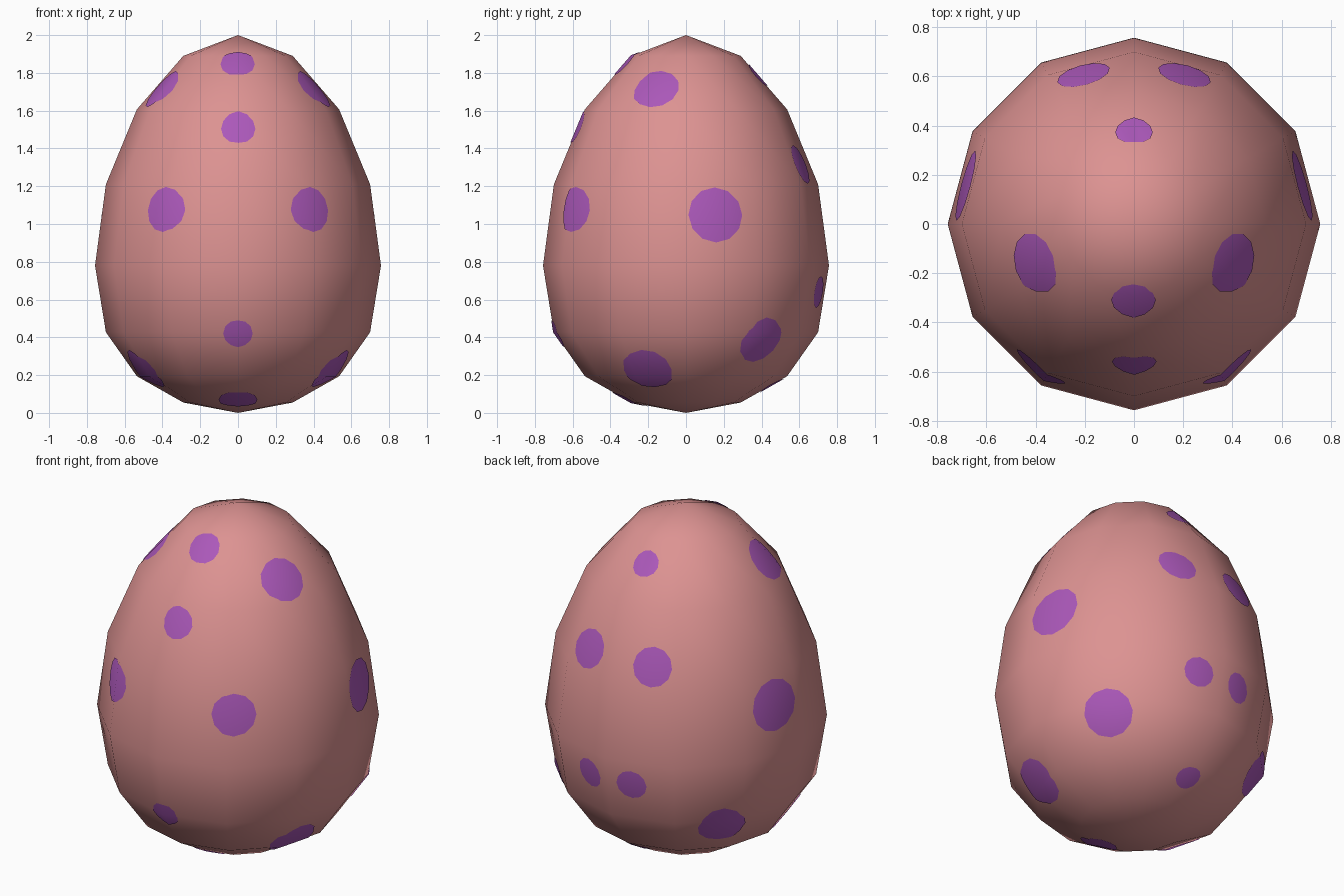
import bpy, bmesh, math
from mathutils import Vector
from mathutils.bvhtree import BVHTree
from mathutils.interpolate import poly_3d_calc

if "Cube" in bpy.data.objects:
    bpy.data.objects.remove(bpy.data.objects["Cube"])


def material(name, color):
    m = bpy.data.materials.new(name)
    m.diffuse_color = (*color, 1)
    m.use_nodes = True
    m.node_tree.nodes["Principled BSDF"].inputs["Base Color"].default_value = m.diffuse_color
    return m


PINK = material("shell pink", (0.72, 0.29, 0.287))
PURPLE = material("spot purple", (0.41, 0.098, 0.49))


def add_object(name, bm, mat):
    for f in bm.faces:
        f.smooth = True
    mesh = bpy.data.meshes.new(name)
    bm.to_mesh(mesh)
    mesh.materials.append(mat)
    obj = bpy.data.objects.new(name, mesh)
    bpy.context.collection.objects.link(obj)
    return obj


# Egg shell: 12 x 8 sphere whose rings are moved to egg heights
RADIUS = 0.757
HEIGHTS = [2.0, 1.89, 1.607, 1.21, 0.78, 0.427, 0.194, 0.055, 0.0]
egg = bmesh.new()
bmesh.ops.create_uvsphere(egg, u_segments=12, v_segments=8, radius=RADIUS)
for v in egg.verts:
    ring = round(math.acos(max(-1, min(1, v.co.z / RADIUS))) / (math.pi / 8))
    v.co.z = HEIGHTS[ring]
egg.normal_update()
egg.faces.ensure_lookup_table()
add_object("egg_shell", egg, PINK)
tree = BVHTree.FromBMesh(egg)


def shell_normal(p):
    """Smooth normal of the shell at the point nearest p."""
    hit, _, index, _ = tree.find_nearest(p)
    verts = egg.faces[index].verts
    weights = poly_3d_calc([v.co for v in verts], hit)
    return sum((v.normal * w for v, w in zip(verts, weights)), Vector()).normalized()


def add_spot(name, place, radius, sides=12):
    """Round patch trimmed out of a copy of the shell, lifted slightly."""
    center = tree.find_nearest(Vector(place))[0]
    n = shell_normal(center)
    u = n.orthogonal() if abs(n.z) > 0.99 else Vector((0, 0, 1)).cross(n)
    u.normalize()
    w = n.cross(u)
    bm = egg.copy()
    cuts = [(center - n * 0.4, -n)]
    for i in range(sides):
        a = math.tau * (i + 0.5) / sides
        d = u * math.cos(a) + w * math.sin(a)
        cuts.append((center + d * radius * 0.99, d))
    for co, no in cuts:
        bmesh.ops.bisect_plane(bm, geom=bm.verts[:] + bm.edges[:] + bm.faces[:],
                               plane_co=co, plane_no=no, clear_outer=True)
    normals = [shell_normal(v.co) for v in bm.verts]
    for v, nv in zip(bm.verts, normals):
        v.co += nv * 0.004
    obj = add_object(name, bm, PURPLE)
    obj.data.normals_split_custom_set_from_vertices(normals)
    bm.free()


# Painted spots: place on the shell and radius; off-centre ones are mirrored
SPOTS = [
    ((0, -0.31, 1.85), 0.088), ((0, -0.57, 1.51), 0.088),
    ((0.38, -0.585, 1.075), 0.117), ((0, -0.69, 0.415), 0.076),
    ((0, -0.30, 0.06), 0.10), ((0.405, -0.16, 1.715), 0.122),
    ((0.70, 0.16, 1.05), 0.143), ((0.48, -0.20, 0.235), 0.133),
    ((0.52, 0.405, 0.375), 0.128), ((0.205, 0.605, 1.315), 0.107),
    ((0.135, 0.70, 0.64), 0.083), ((0, 0.385, 1.79), 0.074),
    ((0, 0.45, 0.15), 0.068),
]
for (x, y, z), r in SPOTS:
    for side in ((1, -1) if x else (1,)):
        add_spot("spot", (x * side, y, z), r)
egg.free()
